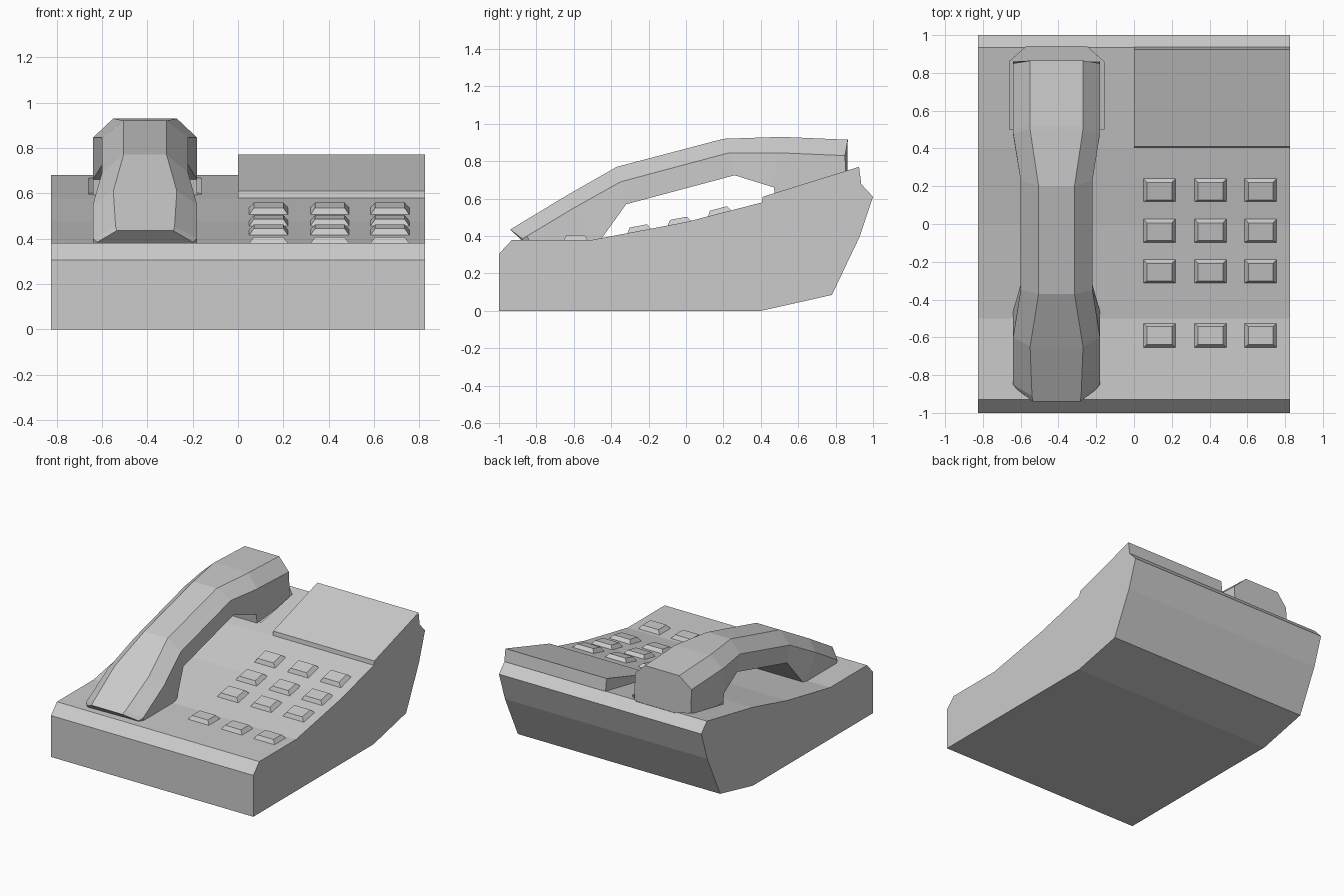
import bpy, bmesh
from math import atan
from mathutils import Matrix, Vector

if "Cube" in bpy.data.objects:
    bpy.data.objects.remove(bpy.data.objects["Cube"])


def finish(bm, name):
    bmesh.ops.recalc_face_normals(bm, faces=bm.faces)
    mesh = bpy.data.meshes.new(name)
    bm.to_mesh(mesh)
    bm.free()
    ob = bpy.data.objects.new(name, mesh)
    bpy.context.collection.objects.link(ob)
    return ob


def loft(name, rings):
    """Skin a list of equal-length point rings and cap both ends."""
    bm = bmesh.new()
    loops = [[bm.verts.new(p) for p in r] for r in rings]
    n = len(loops[0])
    for a, b in zip(loops, loops[1:]):
        for i in range(n):
            j = (i + 1) % n
            bm.faces.new((a[i], a[j], b[j], b[i]))
    bm.faces.new(loops[0])
    bm.faces.new(loops[-1])
    return finish(bm, name)


def side_prism(name, profile, x0, x1):
    return loft(name, [[(x, y, z) for y, z in profile] for x in (x0, x1)])


# Desk body: side profile extruded across the width
deck = [(-0.5, 0.38), (0.0, 0.475), (0.4, 0.578), (0.935, 0.68)]
body = side_prism("body", [(-1, 0), (-1, 0.305), (-0.93, 0.38)] + deck +
                  [(1, 0.61), (0.93, 0.4), (0.78, 0.085), (0.4, 0)], -0.825, 0.825)

# Raised panel on the right rear
side_prism("display_panel", [(0.405, 0.57), (0.41, 0.61), (0.925, 0.77),
                             (0.937, 0.68), (0.92, 0.64)], 0, 0.825)

# Cradle recess under the earpiece
CX = -0.41
plan = [(-0.25, 0.50), (0.25, 0.50), (0.25, 0.86), (0.16, 0.94),
        (-0.16, 0.94), (-0.25, 0.86)]
cutter = loft("cradle_cutter",
              [[(CX + x, y, 0.53 + (y - 0.5) * 0.19) for x, y in plan],
               [(CX + x, y, 1.0) for x, y in plan]])
cutter.hide_render = True
cutter.hide_viewport = True
cutter.display_type = 'WIRE'
cut = body.modifiers.new("cradle_recess", 'BOOLEAN')
cut.operation = 'DIFFERENCE'
cut.solver = 'EXACT'
cut.object = cutter

# Handset: each station is top, shoulder and underside as (y, z, half width)
stations = [
    ((-0.94, 0.435, 0.125), (-0.875, 0.385, 0.21), (-0.86, 0.36, 0.21)),
    ((-0.91, 0.453, 0.13), (-0.85, 0.40, 0.23), (-0.83, 0.36, 0.23)),
    ((-0.65, 0.61, 0.14), (-0.6, 0.55, 0.23), (-0.46, 0.375, 0.23)),
    ((-0.37, 0.77, 0.095), (-0.35, 0.69, 0.19), (-0.32, 0.57, 0.19)),
    ((0.2, 0.92, 0.095), (0.23, 0.845, 0.19), (0.26, 0.725, 0.19)),
    ((0.5, 0.93, 0.14), (0.48, 0.845, 0.23), (0.47, 0.66, 0.23)),
    ((0.52, 0.93, 0.14), (0.50, 0.845, 0.23), (0.48, 0.59, 0.23)),
    ((0.865, 0.915, 0.14), (0.85, 0.83, 0.23), (0.86, 0.63, 0.23)),
]
rings = []
for top, shoulder, under in stations:
    half = (under, shoulder, top)
    rings.append([(CX + w, y, z) for y, z, w in half] +
                 [(CX - w, y, z) for y, z, w in reversed(half)])
loft("handset", rings)


# Keys: tapered blocks tilted to the deck slope
def deck_at(y):
    for (y0, z0), (y1, z1) in zip([(-0.93, 0.38)] + deck, deck):
        if y <= y1:
            s = (z1 - z0) / (y1 - y0)
            return z0 + s * (y - y0), s


bm = bmesh.new()
for y in (-0.59, -0.25, -0.035, 0.18):
    z, slope = deck_at(y)
    for x in (0.135, 0.405, 0.67):
        key = bmesh.ops.create_cube(bm, size=2)["verts"]
        for v in key:
            hx, hy, h = (0.065, 0.047, 0.027) if v.co.z > 0 else (0.093, 0.07, -0.01)
            v.co = Vector((v.co.x * hx, v.co.y * hy, h))
        bmesh.ops.transform(bm, verts=key, matrix=Matrix.Translation((x, y, z)) @
                            Matrix.Rotation(atan(slope), 4, 'X'))
finish(bm, "keypad_keys")
